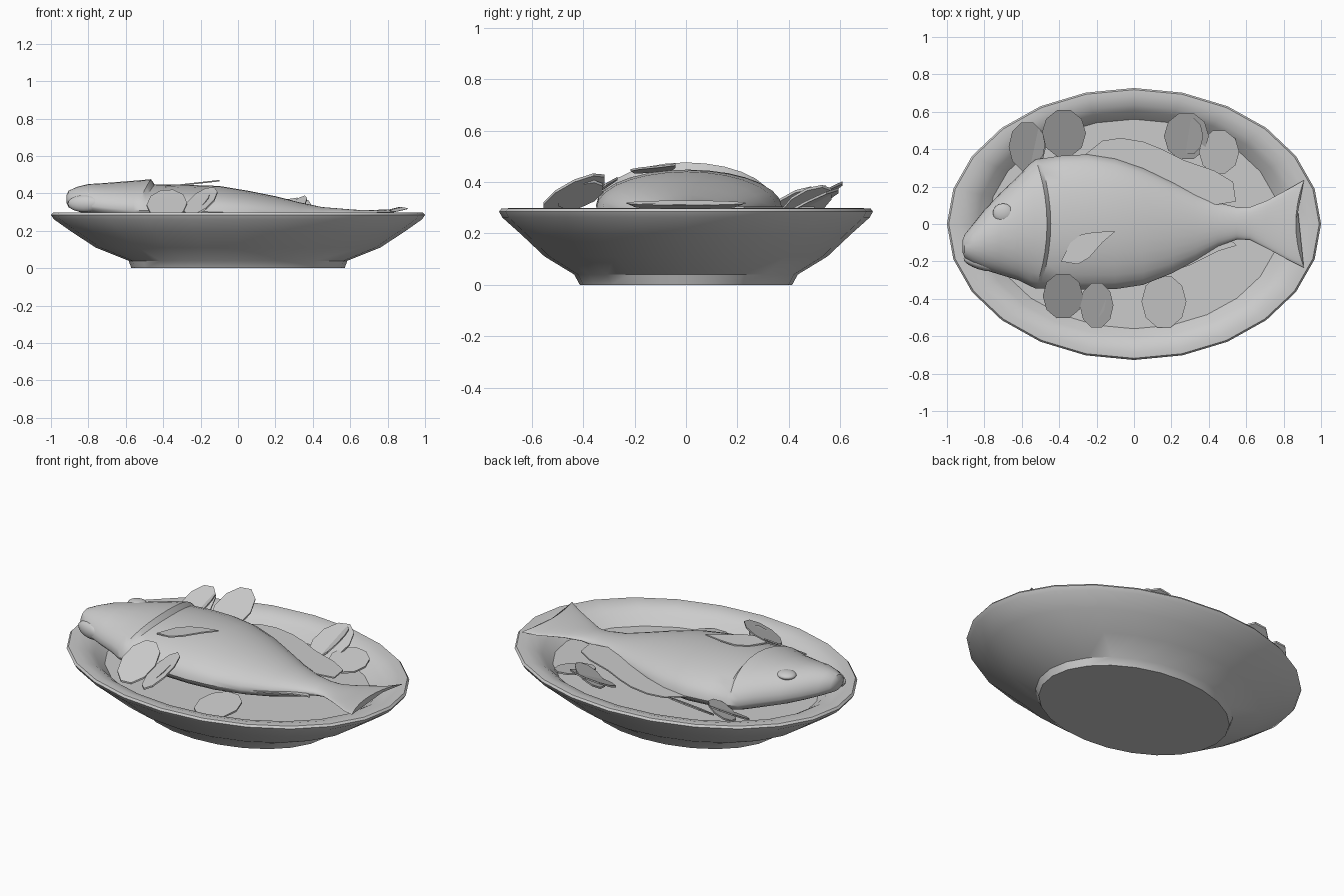
import bpy, math
from mathutils import Vector

grey = bpy.data.materials.new("light grey")
grey.diffuse_color = (0.6, 0.6, 0.6, 1)


def make(name, verts, faces, angle=40):
    me = bpy.data.meshes.new(name)
    me.from_pydata(verts, [], faces)
    me.materials.append(grey)
    ob = bpy.data.objects.new(name, me)
    bpy.context.collection.objects.link(ob)
    bpy.ops.object.select_all(action='DESELECT')
    ob.select_set(True)
    bpy.context.view_layer.objects.active = ob
    bpy.ops.object.mode_set(mode='EDIT')
    bpy.ops.mesh.select_all(action='SELECT')
    bpy.ops.mesh.normals_make_consistent(inside=False)
    bpy.ops.object.mode_set(mode='OBJECT')
    bpy.ops.object.shade_smooth_by_angle(angle=math.radians(angle))
    return ob


def loft(name, rings, angle=40):
    """Skin a list of equal-length rings and cap both ends."""
    n = len(rings[0])
    verts = [v for r in rings for v in r]
    faces = [(i * n + j, i * n + (j + 1) % n, (i + 1) * n + (j + 1) % n, (i + 1) * n + j)
             for i in range(len(rings) - 1) for j in range(n)]
    faces += [tuple(range(n)), tuple(range(len(verts) - n, len(verts)))]
    return make(name, verts, faces, angle)


def ellipse(cx, cy, rx, ry, n):
    return [(cx + rx * math.cos(2 * math.pi * i / n), cy + ry * math.sin(2 * math.pi * i / n))
            for i in range(n)]


def sheet(name, outline, height, thick=0.008):
    """Thin plate following the height function."""
    rings = [[(x, y, height(x, y) + o) for x, y in outline] for o in (-thick, 0)]
    return loft(name, rings, 30)


# Oval dish: outer wall, rim, inner wall, floor (rx, ry, z)
profile = [(0.57, 0.413, 0), (0.585, 0.435, 0.04), (0.76, 0.55, 0.11), (0.89, 0.64, 0.195),
           (0.985, 0.715, 0.262), (1.0, 0.727, 0.285), (0.99, 0.718, 0.297), (0.94, 0.685, 0.298),
           (0.88, 0.635, 0.283), (0.84, 0.605, 0.26), (0.78, 0.56, 0.21)]
loft("dish", [[(x, y, z) for x, y in ellipse(0, 0, rx, ry, 24)] for rx, ry, z in profile])

# Fish body and tail: x, y low, y high, z bottom, z widest, z top, x curve
stations = [(-0.918, -0.15, -0.09, .35, .37, .39, 0), (-0.905, -0.18, -0.055, .325, .36, .415, 0),
            (-0.86, -0.215, 0.0, .305, .345, .435, 0), (-0.8, -0.245, 0.075, .285, .335, .45, 0),
            (-0.72, -0.27, 0.16, .26, .325, .455, 0), (-0.62, -0.30, 0.255, .24, .315, .463, 0),
            (-0.53, -0.33, 0.32, .225, .31, .47, -0.03), (-0.465, -0.345, 0.345, .22, .31, .476, -0.06),
            (-0.445, -0.345, 0.348, .22, .31, .447, -0.06), (-0.36, -0.35, 0.365, .215, .31, .448, -0.03),
            (-0.25, -0.35, 0.372, .21, .305, .445, 0), (-0.1, -0.348, 0.35, .21, .30, .44, 0),
            (0.05, -0.325, 0.30, .21, .295, .415, 0), (0.2, -0.265, 0.23, .21, .285, .385, 0),
            (0.33, -0.195, 0.165, .215, .28, .352, 0), (0.45, -0.12, 0.115, .23, .28, .327, 0),
            (0.55, -0.083, 0.09, .26, .285, .319, 0), (0.62, -0.085, 0.09, .275, .29, .313, 0),
            (0.71, -0.13, 0.125, .285, .298, .311, 0), (0.81, -0.2, 0.195, .295, .303, .315, 0.03),
            (0.865, -0.235, 0.235, .31, .318, .328, 0.045)]
N = 28
rings = []
for x, lo, hi, zb, zm, zt, k in stations:
    ring = []
    for i in range(N):
        a = 2 * math.pi * i / N
        c, s = math.cos(a), math.sin(a)
        z = zm + (zt - zm) * s if s > 0 else zm + (zm - zb) * s
        ring.append((x + k * c * c, (lo + hi) / 2 + (hi - lo) / 2 * c, z))
    rings.append(ring)
loft("fish_body", rings, 35)


def ellipsoid(name, loc, radii, turn=0):
    bpy.ops.mesh.primitive_uv_sphere_add(segments=16, ring_count=10, location=loc)
    ob = bpy.context.object
    ob.name = name
    ob.scale = radii
    ob.rotation_euler.z = turn
    ob.data.materials.append(grey)
    bpy.ops.object.shade_smooth_by_angle(angle=math.radians(40))


# Lower jaw and eye
ellipsoid("lower_jaw", (-0.82, -0.212, 0.345), (0.095, 0.032, 0.045), -0.3)
ellipsoid("eye", (-0.7, 0.06, 0.432), (0.055, 0.05, 0.022))

# Fins
sheet("side_fin", [(-0.39, -0.2), (-0.3, -0.215), (-0.24, -0.18), (-0.17, -0.1), (-0.1, -0.04),
                   (-0.2, -0.042), (-0.28, -0.055), (-0.34, -0.1)],
      lambda x, y: 0.472 + 0.11 * (x + 0.1))
sheet("back_fin", [(-0.3, 0.34), (0.1, 0.25), (0.42, 0.1), (0.545, 0.12), (0.53, 0.225), (0.43, 0.285),
                   (0.27, 0.34), (0.15, 0.40), (0.05, 0.44), (-0.07, 0.46), (-0.17, 0.445)],
      lambda x, y: 0.305)
sheet("belly_fin", [(0.1, -0.29), (0.3, -0.22), (0.45, -0.145), (0.55, -0.115), (0.5, -0.07), (0.2, -0.2)],
      lambda x, y: 0.285)

# Garnish slices: centre x, y, z, radius x, y, slope along x, y
slices = [(-0.38, -0.385, 0.345, .108, .125, 0.05, 0.62), (-0.2, -0.435, 0.36, .09, .125, 0.55, 0.45),
          (0.16, -0.415, 0.245, .12, .145, 0.0, 0.12),
          (-0.57, 0.415, 0.315, .1, .135, 0.1, 0.55), (-0.375, 0.485, 0.325, .118, .13, 0.1, 0.6),
          (0.28, 0.47, 0.31, .12, .13, 0.15, 0.5), (0.455, 0.385, 0.285, .108, .12, -0.1, 0.15),
          (-0.2, -0.41, 0.355, .05, .09, 0.9, 0.3), (-0.535, 0.425, 0.32, .06, .1, 0.8, 0.4),
          (0.3, 0.47, 0.32, .07, .1, 0.8, 0.4)]
for n, (cx, cy, cz, rx, ry, sx, sy) in enumerate(slices):
    sheet("garnish_slice_%d" % (n + 1), ellipse(cx, cy, rx, ry, 10),
          lambda x, y: cz + sx * (x - cx) + sy * (y - cy), 0.01)
